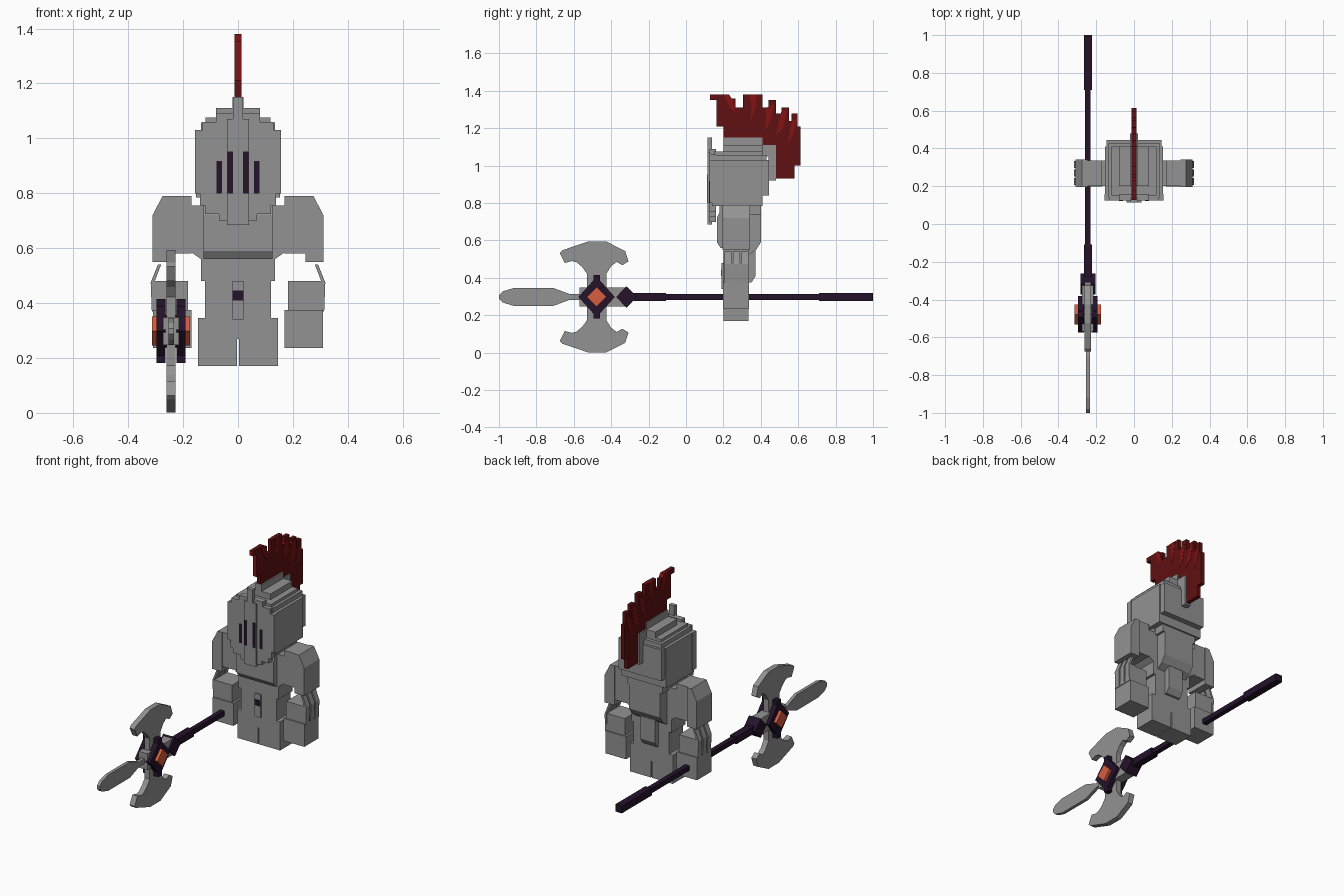
import bpy, bmesh, math
from mathutils import Vector

old = bpy.data.objects.get("Cube")
if old:
    bpy.data.objects.remove(old, do_unlink=True)


def material(name, rgb):
    m = bpy.data.materials.new(name)
    m.use_nodes = True
    m.diffuse_color = (*rgb, 1)
    m.node_tree.nodes["Principled BSDF"].inputs["Base Color"].default_value = (*rgb, 1)
    return m


STEEL = material("steel grey", (0.29, 0.29, 0.29))
PURPLE = material("dark purple", (0.018, 0.006, 0.024))
RED = material("dark red", (0.115, 0.005, 0.006))
BRIGHT = material("bright red", (0.23, 0.006, 0.006))
ORANGE = material("orange", (0.68, 0.11, 0.05))


def prism(name, pts, axis, a, b, mat):
    """Extrude an outline along 'x' (points are y, z) or 'y' (points are x, z)."""
    bm = bmesh.new()
    place = (lambda p: (a, p[0], p[1])) if axis == "x" else (lambda p: (p[0], a, p[1]))
    face = bm.faces.new([bm.verts.new(place(p)) for p in pts])
    ext = bmesh.ops.extrude_face_region(bm, geom=[face])
    step = Vector((b - a, 0, 0)) if axis == "x" else Vector((0, b - a, 0))
    bmesh.ops.translate(bm, vec=step, verts=[v for v in ext["geom"] if isinstance(v, bmesh.types.BMVert)])
    bmesh.ops.recalc_face_normals(bm, faces=bm.faces)
    me = bpy.data.meshes.new(name)
    bm.to_mesh(me)
    bm.free()
    me.materials.append(mat)
    ob = bpy.data.objects.new(name, me)
    bpy.context.collection.objects.link(ob)
    return ob


def box(name, x, y, z, mat=STEEL):
    return prism(name, [(x[0], z[0]), (x[1], z[0]), (x[1], z[1]), (x[0], z[1])], "y", y[0], y[1], mat)


def both(pts):
    """Complete a half outline by reflecting it in x = 0."""
    return pts + [(-x, z) for x, z in reversed(pts)]


def mirror(ob):
    ob.modifiers.new("Mirror", "MIRROR")
    return ob


# Legs and torso
mirror(box("leg", (0.003, 0.145), (0.2, 0.335), (0.17, 0.27)))
prism("torso", both([(0.145, 0.27), (0.145, 0.345), (0.12, 0.345), (0.12, 0.48), (0.135, 0.48),
                     (0.135, 0.56), (0.17, 0.585), (0.17, 0.755), (0.13, 0.755), (0.13, 0.79)]),
      "y", 0.2, 0.335, STEEL)
prism("chest_plate", [(0.205, 0.56), (0.185, 0.56), (0.165, 0.59), (0.165, 0.72), (0.19, 0.77), (0.205, 0.77)],
      "x", -0.125, 0.125, STEEL)
box("front_strip", (-0.02, 0.02), (0.19, 0.2), (0.34, 0.48))
box("belt_gem", (-0.02, 0.02), (0.186, 0.19), (0.41, 0.445), PURPLE)
prism("back_plate", [(0.33, 0.52), (0.375, 0.55), (0.4, 0.59), (0.4, 0.76), (0.33, 0.79)],
      "x", -0.105, 0.105, STEEL)
prism("back_strip", [(0.33, 0.375), (0.35, 0.375), (0.372, 0.41), (0.372, 0.6), (0.33, 0.6)],
      "x", -0.05, 0.05, STEEL)

# Arms
mirror(prism("shoulder", [(0.17, 0.58), (0.17, 0.79), (0.27, 0.79), (0.305, 0.72), (0.305, 0.58)],
             "y", 0.2, 0.335, STEEL))
mirror(prism("shoulder_guard", [(0.245, 0.55), (0.245, 0.79), (0.275, 0.79), (0.311, 0.72), (0.311, 0.55)],
             "y", 0.195, 0.342, STEEL))
mirror(box("forearm", (0.183, 0.31), (0.205, 0.33), (0.375, 0.48)))
mirror(box("hand", (0.17, 0.31), (0.198, 0.337), (0.237, 0.375)))
for i, y in enumerate((0.207, 0.252, 0.297)):
    mirror(prism(f"gauntlet_strip_{i + 1}",
                 [(0.28, 0.54), (0.292, 0.54), (0.318, 0.475), (0.314, 0.37), (0.302, 0.37), (0.305, 0.475)],
                 "y", y, y + 0.036, STEEL))

# Helmet
box("helmet", (-0.153, 0.153), (0.14, 0.41), (0.785, 1.03))
box("helmet_neck", (-0.12, 0.12), (0.18, 0.4), (0.74, 0.79))
box("helmet_back", (-0.145, 0.145), (0.4, 0.445), (0.84, 1.03))
box("helmet_rim", (-0.135, 0.135), (0.14, 0.43), (1.03, 1.058))
box("helmet_top", (-0.118, 0.118), (0.15, 0.41), (1.05, 1.075))
box("helmet_crown", (-0.08, 0.08), (0.2, 0.41), (1.07, 1.11))
prism("crest_holder", [(0.2, 1.05), (0.2, 1.15), (0.41, 1.15), (0.41, 1.11), (0.48, 1.11),
                       (0.48, 0.92), (0.44, 0.92), (0.44, 1.05)], "x", -0.02, 0.02, STEEL)
prism("visor", both([(0.04, 0.7), (0.07, 0.7), (0.07, 0.725), (0.12, 0.725), (0.12, 0.755), (0.138, 0.755),
                     (0.138, 0.8), (0.157, 0.8), (0.157, 1.03), (0.13, 1.03), (0.13, 1.06), (0.08, 1.06),
                     (0.08, 1.09), (0.04, 1.09)]), "y", 0.125, 0.16, STEEL)
prism("visor_ridge", both([(0.04, 0.685), (0.04, 1.07), (0.018, 1.07), (0.018, 1.15)]),
      "y", 0.115, 0.14, STEEL)
for name, x, top, y in (("inner_slit", 0.018, 0.952, 0.113), ("outer_slit", 0.059, 0.917, 0.123)):
    mirror(box(name, (x, x + 0.02), (y, y + 0.006), (0.8, top), PURPLE))

# Plume with ragged upper edge
prism("plume", [(0.13, 1.38), (0.23, 1.38), (0.23, 1.36), (0.265, 1.36), (0.265, 1.31), (0.305, 1.31),
                (0.305, 1.38), (0.41, 1.38), (0.41, 1.31), (0.44, 1.31), (0.44, 1.35), (0.48, 1.35),
                (0.48, 1.28), (0.51, 1.28), (0.51, 1.31), (0.55, 1.31), (0.55, 1.24), (0.565, 1.24),
                (0.565, 1.28), (0.597, 1.28), (0.597, 1.21), (0.613, 1.21), (0.613, 1.0), (0.58, 1.0),
                (0.58, 0.93), (0.48, 0.93), (0.48, 1.11), (0.41, 1.11), (0.41, 1.15), (0.2, 1.15),
                (0.2, 1.21), (0.165, 1.21), (0.165, 1.35), (0.13, 1.35)], "x", -0.012, 0.012, RED)
streaks = [[(0.2, 1.38), (0.23, 1.38), (0.25, 1.35), (0.265, 1.28), (0.235, 1.31)],
           [(0.34, 1.38), (0.38, 1.38), (0.37, 1.3), (0.345, 1.24), (0.35, 1.31)],
           [(0.43, 1.31), (0.47, 1.33), (0.45, 1.23), (0.42, 1.19)],
           [(0.51, 1.29), (0.54, 1.3), (0.52, 1.2), (0.48, 1.16)],
           [(0.565, 1.24), (0.595, 1.25), (0.57, 1.16), (0.545, 1.12)]]
for i, s in enumerate(streaks):
    prism(f"plume_streak_{i + 1}", s, "x", -0.0135, 0.0135, BRIGHT)
box("plume_front_edge", (-0.0125, 0.0125), (0.128, 0.135), (1.35, 1.38), BRIGHT)
box("plume_front_face", (-0.0125, 0.0125), (0.163, 0.168), (1.21, 1.35), BRIGHT)

# Polearm shaft
CX, CZ, HY = -0.244, 0.298, -0.478


def weapon_box(name, y, r, mat=PURPLE, rz=None):
    rz = rz or r
    return box(name, (CX - r, CX + r), y, (CZ - rz, CZ + rz), mat)


def diamond(y, r, rz):
    return [(y - r, CZ), (y, CZ + rz), (y + r, CZ), (y, CZ - rz)]


weapon_box("shaft", (-0.3, 0.72), 0.015)
weapon_box("shaft_end", (0.71, 1.0), 0.022)
weapon_box("shaft_socket", (-0.28, -0.108), 0.022)
prism("shaft_collar", diamond(-0.318, 0.055, 0.058), "x", CX - 0.04, CX + 0.04, PURPLE)

# Polearm head
weapon_box("head_core", (-0.57, -0.31), 0.03, STEEL, 0.05)
for side, a, b in (("left", 0.02, 0.052), ("right", -0.052, -0.02)):
    prism(f"{side}_diamond_frame", diamond(HY, 0.097, 0.108), "x", CX + a, CX + b, PURPLE)
    for s in (-1, 1):
        z = CZ + s * 0.1
        box(f"{side}_frame_tip", (CX + a, CX + b), (HY - 0.017, HY + 0.017), (z - 0.016, z + 0.016), PURPLE)
prism("gem", diamond(HY, 0.053, 0.053), "x", CX - 0.07, CX + 0.07, ORANGE)

# Blades: (y, height above the shaft), repeated above and below
blade = [(-0.53, 0.0), (-0.53, 0.125), (-0.555, 0.16), (-0.585, 0.185), (-0.61, 0.192), (-0.648, 0.182),
         (-0.675, 0.235), (-0.66, 0.25), (-0.525, 0.296), (-0.425, 0.296), (-0.325, 0.245),
         (-0.307, 0.19), (-0.34, 0.17), (-0.37, 0.187), (-0.4, 0.165), (-0.425, 0.125), (-0.425, 0.0)]
for name, s in (("upper_blade", 1), ("lower_blade", -1)):
    prism(name, [(y, CZ + s * h) for y, h in blade], "x", CX - 0.017, CX + 0.017, STEEL)
spear = [(-1.0, 0.01), (-0.98, 0.03), (-0.92, 0.048), (-0.71, 0.048), (-0.62, 0.015), (-0.55, 0.015)]
prism("spear_blade", [(y, CZ + h) for y, h in spear] + [(y, CZ - h) for y, h in reversed(spear)],
      "x", CX - 0.01, CX + 0.01, STEEL)
